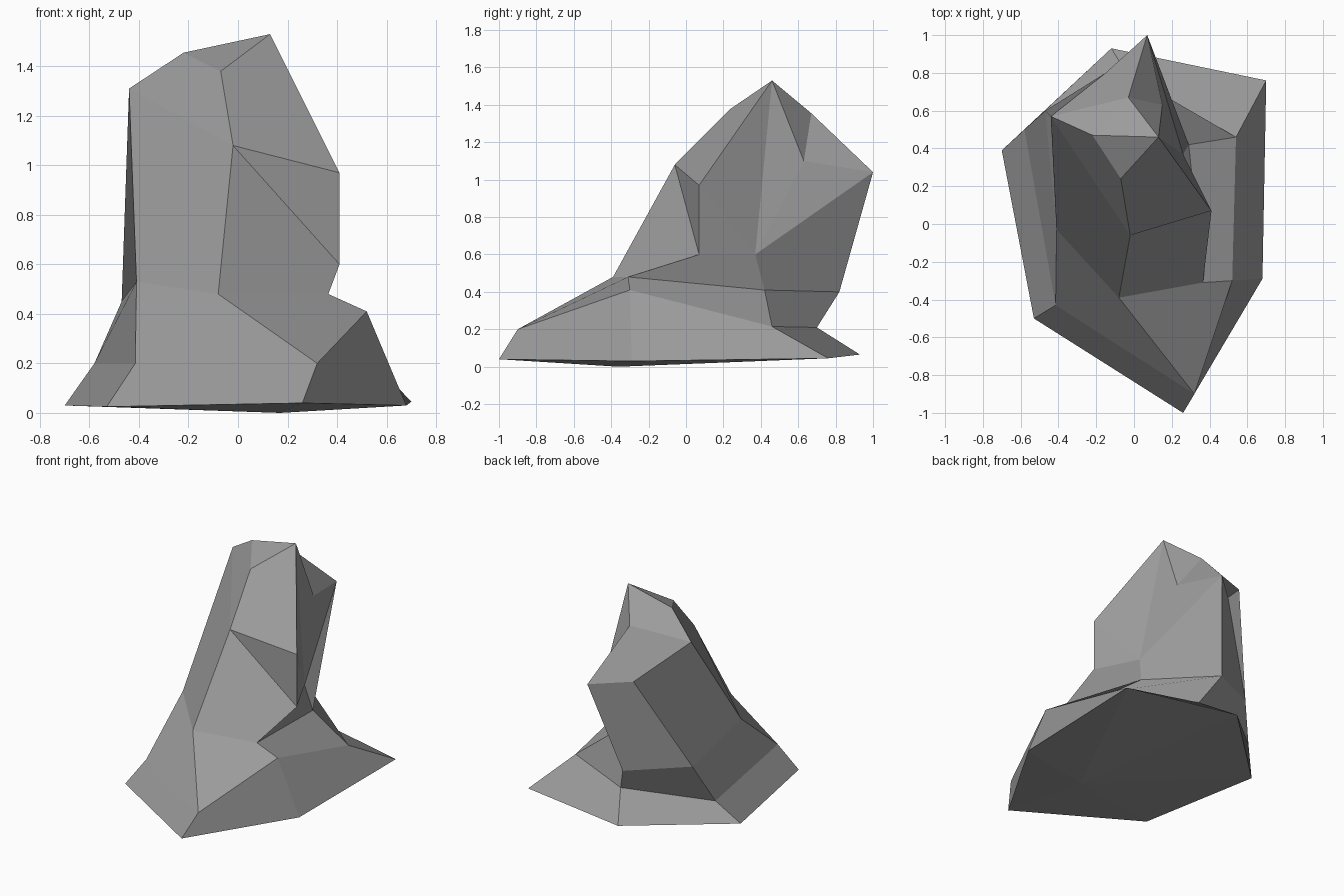
import bpy
import bmesh

if "Cube" in bpy.data.objects:
    bpy.data.objects.remove(bpy.data.objects["Cube"], do_unlink=True)

# Single stone colour
stone = bpy.data.materials.new("stone grey")
stone.use_nodes = True
stone_colour = (0.33, 0.33, 0.33, 1)
stone.diffuse_color = stone_colour
stone.node_tree.nodes["Principled BSDF"].inputs["Base Color"].default_value = stone_colour

bm = bmesh.new()


def point(x, y, z):
    return bm.verts.new((x, y, z))


def ring(*corners):
    return [point(*corner) for corner in corners]


def face(*corners):
    return bm.faces.new(corners)


def loft(lower, upper):
    """Join two rings with the same number of corners by a band of quads."""
    for i in range(len(lower)):
        j = (i + 1) % len(lower)
        face(lower[i], lower[j], upper[j], upper[i])


# Hexagonal rings, each starting at the front corner on the -x side
foot = ring((-.53, -.5, .025), (.26, -1, .04), (.68, -.29, .03),
            (.7, .76, .045), (-.12, .93, .065), (-.7, .39, .03))
ledge = ring((-.415, -.43, .2), (.32, -.9, .2), (.52, -.3, .41),
             (.54, .46, .215), (.02, .7, .21), (-.58, .5, .2))
waist = ring((-.41, -.03, .53), (-.08, -.39, .48), (.365, -.31, .48),
             (.29, .42, .41), (-.08, .82, .4), (-.47, .6, .45))
loft(foot, ledge)
loft(ledge, waist)

# Shallow underside
under = point(.17, -.36, 0)
for i, corner in enumerate(foot):
    face(foot[i - 1], corner, under)

# Corners of the leaning upper block
brow = point(-.02, -.06, 1.08)
forehead = point(-.07, .24, 1.38)
hip = point(.41, .07, .6)
shoulder = point(.41, .07, .97)
flank = point(.26, .37, .6)
spur = point(.07, 1, 1.04)
back = point(-.15, .8, 1.04)
side_top = point(-.44, .57, 1.31)
crest = point(-.22, .47, 1.455)
peak = point(.13, .46, 1.53)
notch_top = point(-.03, .67, 1.355)
notch_low = point(.15, .63, 1.1)

front_side, front_mid, front_end, rear_end, rear_mid, rear_side = waist

# Front of the block
face(front_side, front_mid, brow, side_top)
face(side_top, brow, forehead, crest)
face(front_mid, front_end, hip, brow)
face(brow, hip, shoulder)
face(brow, shoulder, peak, forehead)
face(forehead, peak, crest)

# Flank on the +x side
face(front_end, rear_end, flank, hip)
face(hip, flank, shoulder)
face(shoulder, flank, peak)
face(flank, notch_low, peak)
face(flank, spur, notch_low)
face(rear_end, rear_mid, spur, flank)

# Back and -x side
face(rear_mid, rear_side, back, spur)
face(rear_side, front_side, side_top, back)

# Notched top behind the peak
face(peak, notch_low, notch_top)
face(notch_low, spur, notch_top)
face(peak, notch_top, crest)
face(crest, notch_top, side_top)
face(notch_top, spur, back, side_top)

bmesh.ops.recalc_face_normals(bm, faces=bm.faces[:])
mesh = bpy.data.meshes.new("rock")
bm.to_mesh(mesh)
bm.free()
mesh.materials.append(stone)
rock = bpy.data.objects.new("rock", mesh)
bpy.context.collection.objects.link(rock)
